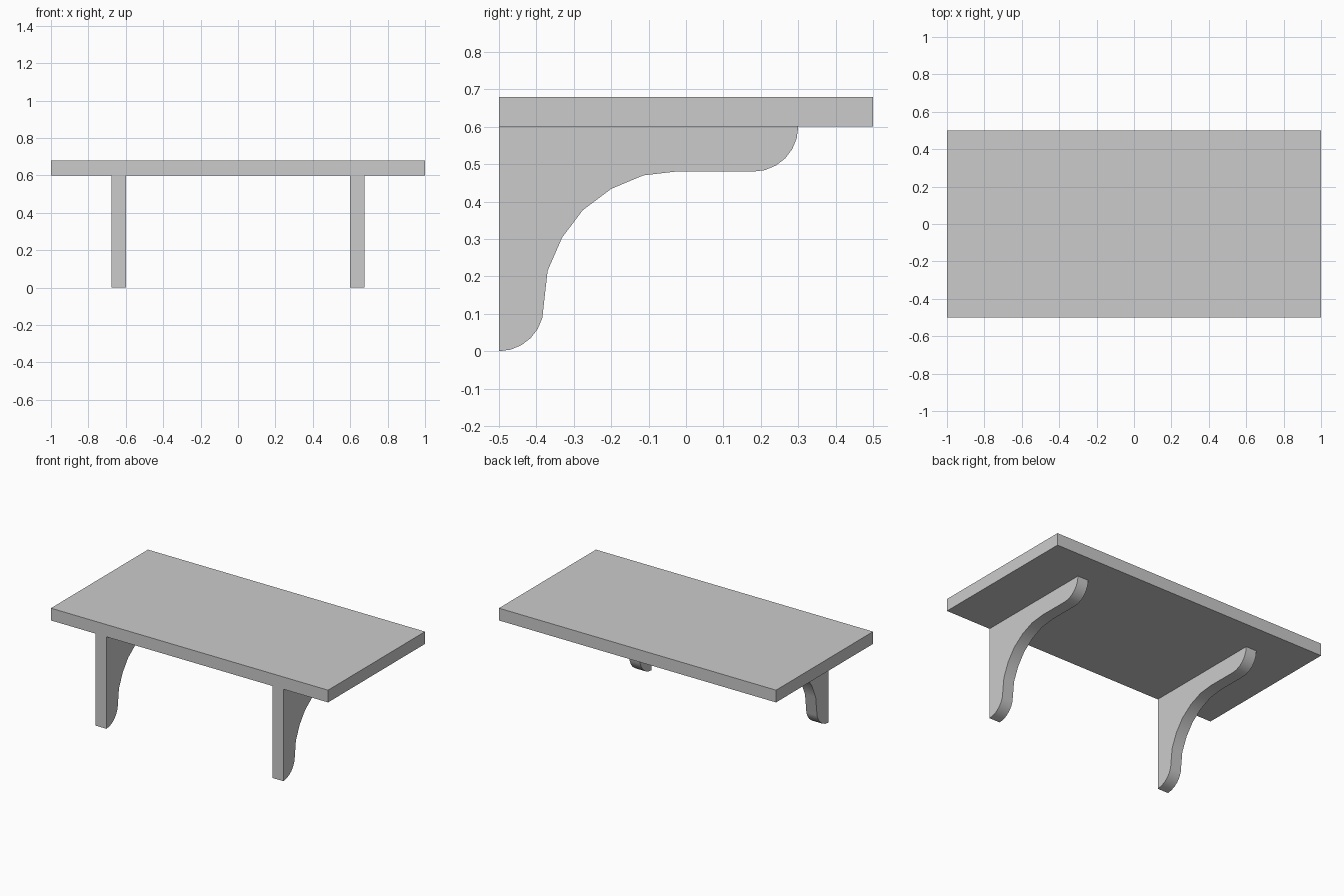
import bpy, bmesh
from math import cos, sin, radians

if "Cube" in bpy.data.objects:
    bpy.data.objects.remove(bpy.data.objects["Cube"])


def arc(cy, cz, r, start, end, steps):
    """Points on a circular arc in the YZ plane, angles in degrees."""
    angles = [radians(start + (end - start) * i / steps) for i in range(steps + 1)]
    return [(cy + r * cos(a), cz + r * sin(a)) for a in angles]


def extrude_profile(name, points, x0, x1):
    """Extrude a YZ outline from x0 to x1."""
    bm = bmesh.new()
    face = bm.faces.new([bm.verts.new((x0, y, z)) for y, z in points])
    ext = bmesh.ops.extrude_face_region(bm, geom=[face])
    moved = [v for v in ext["geom"] if isinstance(v, bmesh.types.BMVert)]
    bmesh.ops.translate(bm, verts=moved, vec=(x1 - x0, 0, 0))
    bmesh.ops.recalc_face_normals(bm, faces=bm.faces)
    mesh = bpy.data.meshes.new(name)
    bm.to_mesh(mesh)
    bm.free()
    obj = bpy.data.objects.new(name, mesh)
    bpy.context.collection.objects.link(obj)
    return obj


# Shelf board
extrude_profile("shelf_board", [(-0.5, 0.6), (0.5, 0.6), (0.5, 0.68), (-0.5, 0.68)], -1, 1)

# Bracket outline: rounded foot, concave sweep, rounded tip under the board
foot = arc(-0.5, 0.12, 0.12, -90, -15, 5)
sweep = [(-0.37, 0.215), (-0.331, 0.304), (-0.276, 0.377),
         (-0.2, 0.434), (-0.114, 0.47), (-0.02, 0.481)]
tip = arc(0.18, 0.6, 0.12, -90, 0, 6)
outline = foot + sweep + tip + [(-0.5, 0.6)]

# Left and right brackets
for side, x0, x1 in (("left", -0.677, -0.6), ("right", 0.6, 0.677)):
    bracket = extrude_profile(side + "_bracket", outline, x0, x1)
    bpy.ops.object.select_all(action="DESELECT")
    bracket.select_set(True)
    bpy.context.view_layer.objects.active = bracket
    bpy.ops.object.shade_smooth_by_angle(angle=radians(30))
